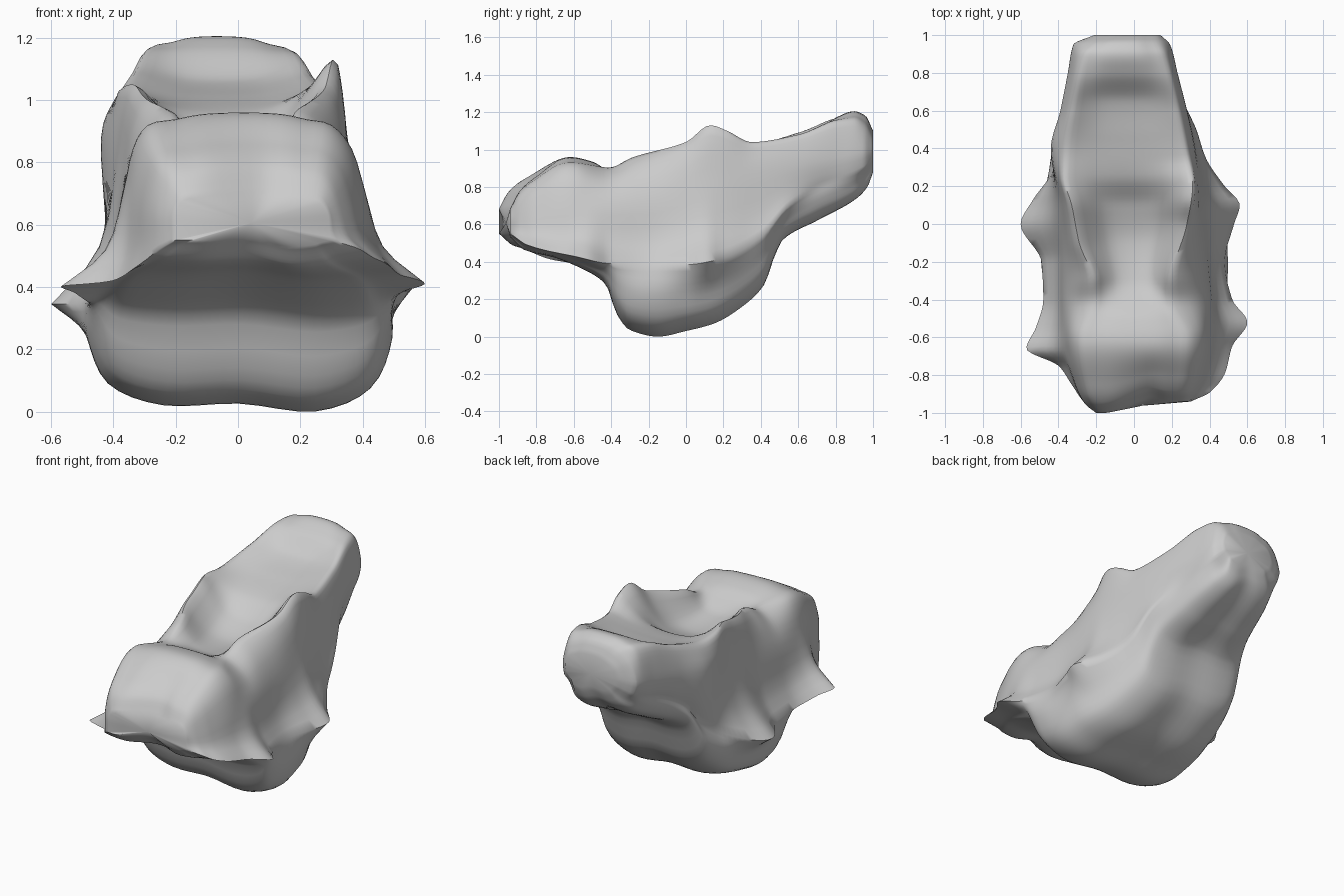
import bpy, bmesh, math
from mathutils import Vector

if "Cube" in bpy.data.objects:
    bpy.data.objects.remove(bpy.data.objects["Cube"])


def curve(*pts):
    """Smooth, non-overshooting curve through (y, value) points."""
    d = [(b[1] - a[1]) / (b[0] - a[0]) for a, b in zip(pts, pts[1:])]
    t = [d[0]] + [0 if p * q <= 0 else 2 * p * q / (p + q) for p, q in zip(d, d[1:])] + [d[-1]]

    def value(y):
        i = 0
        while i < len(pts) - 2 and y > pts[i + 1][0]:
            i += 1
        h = pts[i + 1][0] - pts[i][0]
        u = (y - pts[i][0]) / h
        return ((2*u**3 - 3*u*u + 1) * pts[i][1] + (u**3 - 2*u*u + u) * h * t[i]
                + (3*u*u - 2*u**3) * pts[i + 1][1] + (u**3 - u*u) * h * t[i + 1])
    return value


def spline(pts, n):
    """Catmull-Rom arc through 2D points, last point left out."""
    p = [Vector(q) for q in pts]
    p = [2 * p[0] - p[1]] + p + [2 * p[-1] - p[-2]]
    out = []
    for a, b, c, d in zip(p, p[1:], p[2:], p[3:]):
        for k in range(n):
            u = k / n
            out.append(0.5 * (2*b + (c - a)*u + (2*a - 5*b + 4*c - d)*u*u + (3*b - a - 3*c + d)*u**3))
    return out


def ramp(a, b, v):
    u = min(1, max(0, (v - a) / (b - a)))
    return u * u * (3 - 2 * u)


# Heights along the length: deck centre, left and right rims, side, flare, underside
deck_z = curve((-1, .70), (-.95, .79), (-.85, .86), (-.62, .96), (-.5, .935), (-.42, .89), (-.3, .84),
               (-.1, .82), (.1, .87), (.25, .96), (.45, 1.01), (.65, 1.06), (.8, 1.17), (.9, 1.205),
               (.96, 1.18), (1, 1.1))
rim_zl = curve((-1, .68), (-.95, .76), (-.85, .83), (-.62, .92), (-.42, .9), (-.28, .96), (0, 1.02),
               (.13, 1.05), (.35, 1.03), (.6, 1.09), (.8, 1.16), (.9, 1.17), (.96, 1.14), (1, 1.06))
rim_zr = curve((-1, .68), (-.95, .76), (-.85, .83), (-.62, .92), (-.42, .9), (-.28, .96), (0, 1.04),
               (.13, 1.13), (.22, 1.1), (.35, 1.04), (.6, 1.08), (.8, 1.15), (.9, 1.16), (.96, 1.13), (1, 1.06))
side_z = curve((-1, .63), (-.6, .7), (-.2, .72), (.1, .82), (.4, .88), (1, 1.0))
flare_z = curve((-1, .55), (-.9, .49), (-.6, .43), (-.4, .39), (0, .385), (.2, .42), (.4, .53),
                (.55, .7), (.7, .8), (.95, .9), (1, .95))
under_z = curve((-1, .53), (-.92, .465), (-.7, .42), (-.55, .36), (-.43, .28), (-.37, .12), (-.3, .035),
                (-.15, 0), (0, .03), (.15, .07), (.3, .16), (.42, .28), (.47, .42), (.52, .52),
                (.7, .62), (.9, .73), (.97, .8), (1, .88))

# Widths along the length, left and right of the middle
rim_l = curve((-1, .17), (-.9, .24), (-.6, .29), (-.4, .22), (-.3, .22), (-.1, .29), (.1, .33), (.25, .37),
              (.4, .36), (.7, .31), (.9, .27), (1, .18))
rim_r = curve((-1, .25), (-.93, .27), (-.6, .3), (-.4, .21), (-.3, .2), (0, .28), (.2, .31), (.4, .27),
              (.7, .21), (.9, .16), (1, .11))
side_l = curve((-1, .2), (-.95, .26), (-.85, .31), (-.6, .37), (-.2, .37), (.1, .39), (.4, .44), (.6, .39),
               (.8, .35), (.95, .32), (1, .21))
side_r = curve((-1, .29), (-.95, .33), (-.85, .37), (-.6, .41), (-.2, .38), (.1, .36), (.4, .32), (.6, .28),
               (.8, .23), (.95, .19), (1, .14))
flare_l = curve((-1, .2), (-.95, .26), (-.85, .33), (-.75, .4), (-.66, .57), (-.55, .52), (-.4, .48),
                (-.2, .49), (0, .6), (.12, .54), (.3, .42), (.5, .38), (.7, .34), (.95, .3), (1, .2))
flare_r = curve((-1, .3), (-.95, .4), (-.83, .48), (-.65, .52), (-.52, .6), (-.4, .52), (-.2, .48),
                (0, .53), (.1, .56), (.2, .48), (.35, .38), (.5, .33), (.7, .24), (.95, .18), (1, .13))
belly_w = curve((-1, .22), (-.9, .3), (-.6, .42), (-.4, .46), (-.2, .49), (0, .48), (.2, .43), (.4, .37),
                (.6, .31), (.9, .23), (1, .14))


def section(y):
    """Closed cross-section with a crease along the flare on both sides."""
    cx = (side_r(y) - side_l(y)) / 2
    zs, zf, z0, b, zc = side_z(y), flare_z(y), under_z(y), belly_w(y), deck_z(y)
    drop = .04 * (1 - ramp(.05, .35, y)) * ramp(-.95, -.7, y)

    def upper(s, r, m, f, zr, zf):
        return [(s * f, zf), (s * (m + .3 * (f - m)), zf + .4 * (zs - zf)), (s * m, zs),
                (s * (r + .6 * (m - r)), zs + .65 * (zr - zs)), (s * r, zr),
                (cx + .72 * (s * r - cx), zc + .55 * (zr - zc)),
                (cx + .42 * (s * r - cx), zc + .12 * (zr - zc))]

    def lower(s, z0):
        return [(cx + s * b, z0 + .6 * (zf - z0)), (cx + s * .86 * b, z0 + .19 * (zf - z0)),
                (cx + s * .5 * b, z0)]
    left = upper(-1, rim_l(y), side_l(y), flare_l(y), rim_zl(y), zf - drop)
    right = upper(1, rim_r(y), side_r(y), flare_r(y), rim_zr(y), zf)
    top = left + [(cx, zc)] + right[::-1]
    bottom = [right[0]] + lower(1, z0) + [(cx, z0 + .025)] + lower(-1, z0 + .02)[::-1] + [left[0]]
    return spline(top, 3) + spline(bottom, 4)


def nose_shift(x, y):
    """The nose is set back on the right, with a notch near the middle."""
    back = .06 * ramp(-.16, .06, x) + .02 * math.exp(-((x - .1) / .06) ** 2)
    return y + back * ramp(-.6, -1, y)


# Body: sections lofted from front to back, closer together at the ends
bm = bmesh.new()
rings = []
N = 96
for i in range(N + 1):
    u = 2 * i / N - 1
    y = .5 * u + .5 * math.sin(u * math.pi / 2)
    rings.append([bm.verts.new((p.x, nose_shift(p.x, y), p.y)) for p in section(y)])
for a, b in zip(rings, rings[1:]):
    for k in range(len(a)):
        j = (k + 1) % len(a)
        bm.faces.new((a[k], a[j], b[j], b[k]))

# End caps
for ring in (rings[0], rings[-1]):
    c = bm.verts.new(sum((v.co for v in ring), Vector()) / len(ring))
    for k in range(len(ring)):
        bm.faces.new((ring[k], ring[(k + 1) % len(ring)], c))
bmesh.ops.recalc_face_normals(bm, faces=bm.faces)

mesh = bpy.data.meshes.new("sculpted_body")
bm.to_mesh(mesh)
bm.free()
body = bpy.data.objects.new("sculpted_body", mesh)
bpy.context.collection.objects.link(body)
bpy.context.view_layer.objects.active = body
body.select_set(True)
bpy.ops.object.shade_smooth_by_angle(angle=math.radians(60))
